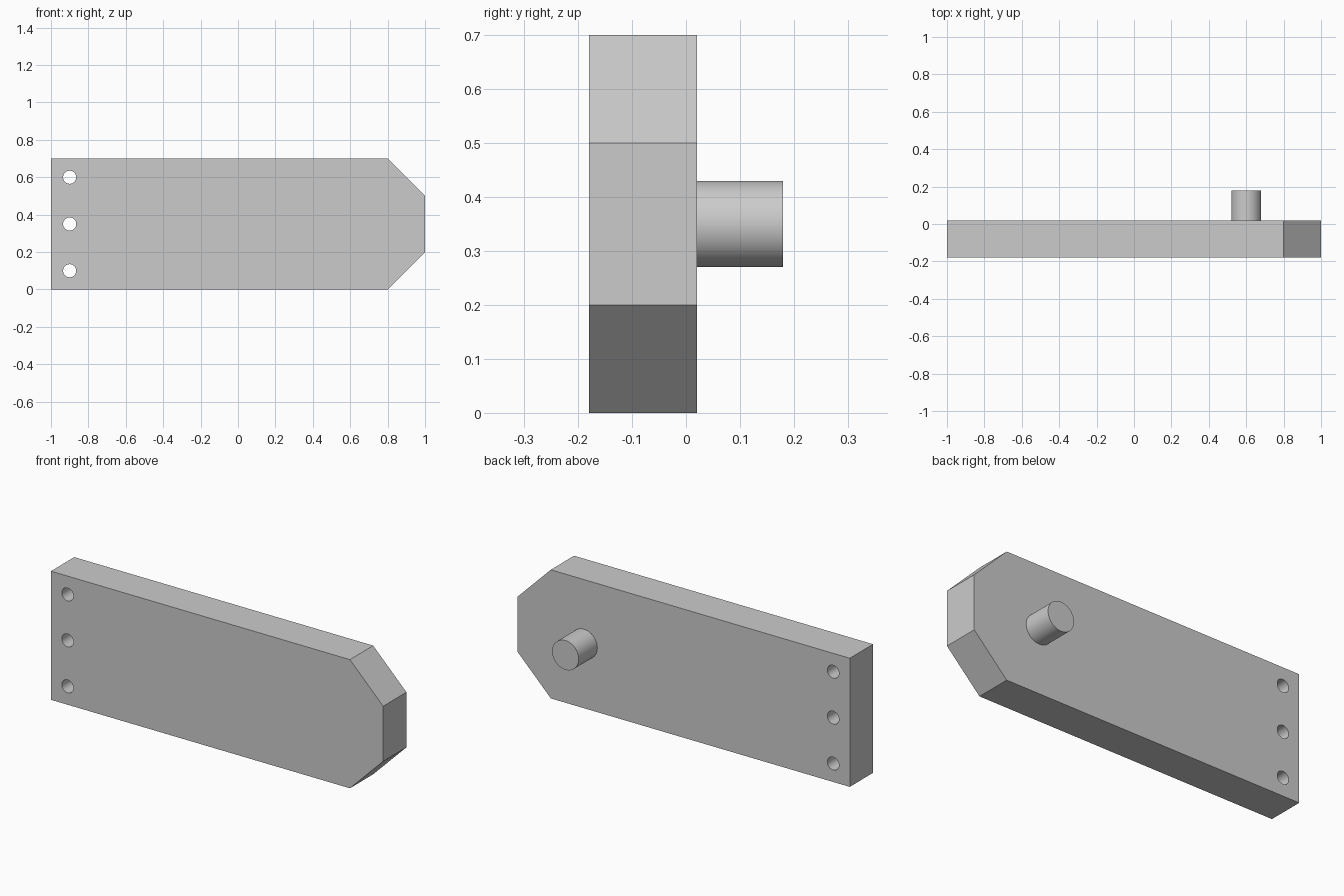
import bpy
import bmesh
from math import pi, radians

cube = bpy.data.objects.get("Cube")
if cube:
    bpy.data.objects.remove(cube, do_unlink=True)

grey = bpy.data.materials.new("plain_grey")
grey.use_nodes = True
colour = (0.6, 0.6, 0.6, 1)
grey.diffuse_color = colour
grey.node_tree.nodes["Principled BSDF"].inputs["Base Color"].default_value = colour

FRONT, BACK = -0.18, 0.02
MID_Z = 0.35


def rod(name, x, z, radius, y0, y1):
    """Cylinder running along y."""
    bpy.ops.mesh.primitive_cylinder_add(
        vertices=64, radius=radius, depth=y1 - y0,
        location=(x, (y0 + y1) / 2, z), rotation=(pi / 2, 0, 0))
    obj = bpy.context.object
    obj.name = name
    obj.data.materials.append(grey)
    return obj


def smooth(obj):
    bpy.ops.object.select_all(action="DESELECT")
    obj.select_set(True)
    bpy.context.view_layer.objects.active = obj
    bpy.ops.object.shade_smooth_by_angle(angle=radians(30))


# Plate: rectangle with two chamfered corners, extruded through its thickness
outline = [(-1, 0), (0.8, 0), (1, 0.2), (1, 0.5), (0.8, 0.7), (-1, 0.7)]
bm = bmesh.new()
face = bm.faces.new([bm.verts.new((x, FRONT, z)) for x, z in outline])
extruded = bmesh.ops.extrude_face_region(bm, geom=[face])["geom"]
bmesh.ops.translate(bm, vec=(0, BACK - FRONT, 0),
                    verts=[g for g in extruded if isinstance(g, bmesh.types.BMVert)])
bmesh.ops.recalc_face_normals(bm, faces=bm.faces)
mesh = bpy.data.meshes.new("plate")
bm.to_mesh(mesh)
bm.free()
mesh.materials.append(grey)
plate = bpy.data.objects.new("plate", mesh)
bpy.context.collection.objects.link(plate)

# Three bolt holes drilled near the square end
for offset in (-0.25, 0, 0.25):
    cutter = rod("hole_cutter", -0.9, MID_Z + offset, 0.035, FRONT - 0.1, BACK + 0.1)
    cutter.hide_render = True
    drill = plate.modifiers.new("drill", "BOOLEAN")
    drill.operation = "DIFFERENCE"
    drill.solver = "EXACT"
    drill.object = cutter
    bpy.context.view_layer.objects.active = plate
    bpy.ops.object.modifier_apply(modifier=drill.name)
    bpy.data.objects.remove(cutter, do_unlink=True)
smooth(plate)

# Round pin standing out of the back
smooth(rod("pin", 0.6, MID_Z, 0.08, BACK, 0.18))
